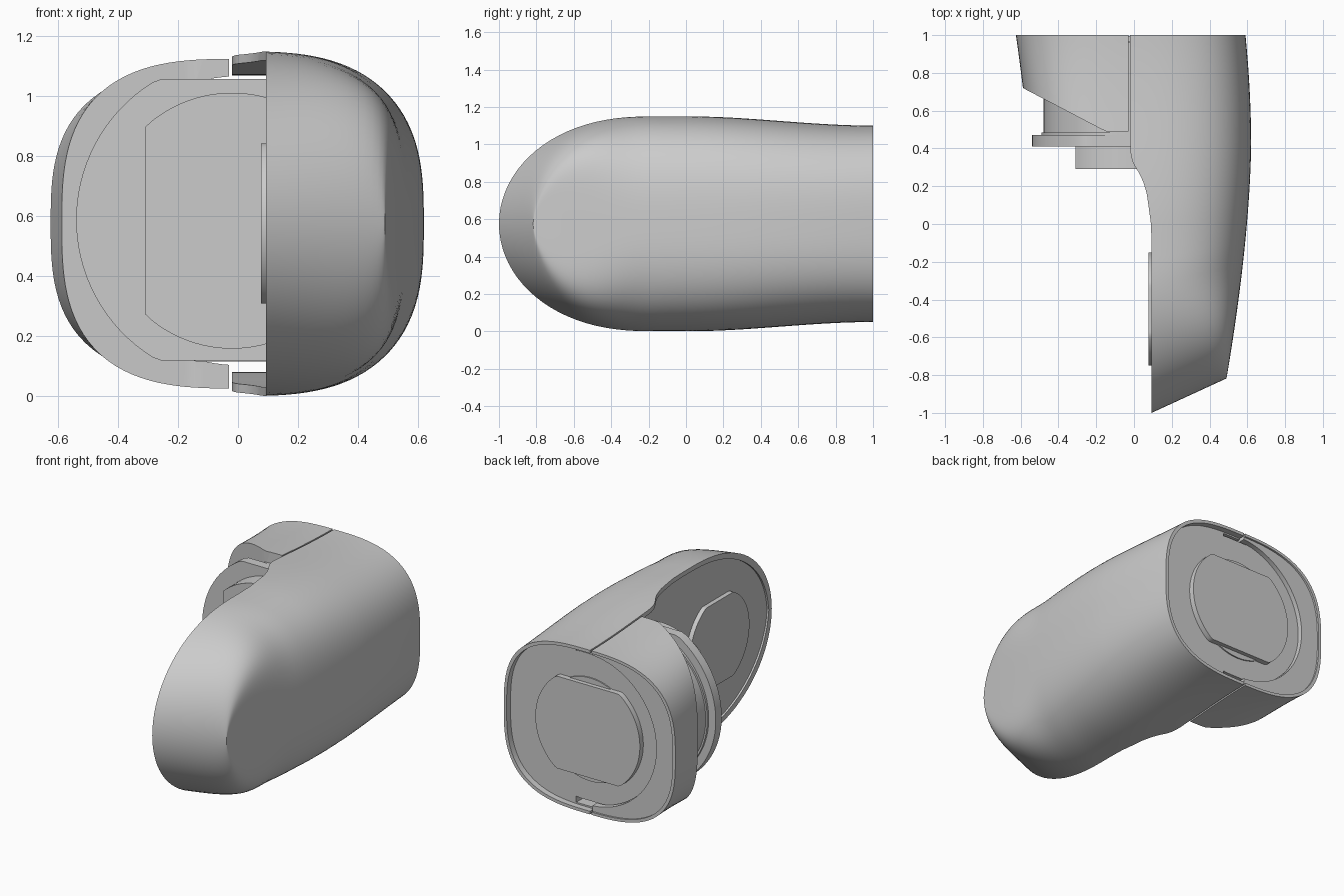
import bpy, bmesh, math

if "Cube" in bpy.data.objects:
    bpy.data.objects.remove(bpy.data.objects["Cube"])

CZ, SZ = 0.575, 0.585      # centre heights of the shell and of the stem


def lerp_table(pts, v):
    if v <= pts[0][0]:
        return pts[0][1]
    for (a, fa), (b, fb) in zip(pts, pts[1:]):
        if v <= b:
            return fa + (fb - fa) * (v - a) / (b - a)
    return pts[-1][1]


def make(name, bm):
    bmesh.ops.remove_doubles(bm, verts=bm.verts, dist=1e-5)
    bmesh.ops.recalc_face_normals(bm, faces=bm.faces)
    me = bpy.data.meshes.new(name)
    bm.to_mesh(me)
    bm.free()
    ob = bpy.data.objects.new(name, me)
    bpy.context.collection.objects.link(ob)
    return ob


def loft(name, rings, cap_start=True):
    """Skin closed rings that are mirror-symmetric top to bottom."""
    bm = bmesh.new()
    vs = [[bm.verts.new(p) for p in r] for r in rings]
    n = len(rings[0])
    for a, b in zip(vs, vs[1:]):
        for i in range(n):
            j = (i + 1) % n
            bm.faces.new((a[i], a[j], b[j], b[i]))
    for r in ([vs[0]] if cap_start else []) + [vs[-1]]:
        for i in range(n // 2 - 1):
            bm.faces.new((r[i], r[i + 1], r[n - 2 - i], r[n - 1 - i]))
    return make(name, bm)


def prism(name, pts, lo, hi, axis="y"):
    """Extrude a 2D outline along y (outline in xz) or x (outline in yz)."""
    bm = bmesh.new()
    place = (lambda a, b, d: (a, d, b)) if axis == "y" else (lambda a, b, d: (d, a, b))
    low = [bm.verts.new(place(a, b, lo)) for a, b in pts]
    top = [bm.verts.new(place(a, b, hi)) for a, b in pts]
    n = len(pts)
    for i in range(n):
        bm.faces.new((low[i], low[(i + 1) % n], top[(i + 1) % n], top[i]))
    bm.faces.new(low)
    bm.faces.new(top)
    return make(name, bm)


def flat_circle(cx, cz, r, zmax=9, xmin=-9, xmax=9, n=96):
    """Circle with flats cut at the given limits."""
    out = []
    for i in range(n):
        t = 2 * math.pi * (i + 0.5) / n
        out.append((min(max(cx + r * math.cos(t), xmin), xmax),
                    cz + min(max(r * math.sin(t), -zmax), zmax)))
    return out


def section(w, h, n, x_in, count=64):
    """Rounded half section running from the inner edge over the outside."""
    p0 = math.atan(x_in / w)
    pts = []
    for i in range(count):
        p = p0 + (math.pi - 2 * p0) * i / (count - 1)
        s, c = math.sin(p), math.cos(p)
        r = (abs(s) ** n + abs(c) ** n) ** (-1 / n)
        pts.append((w * r * s, h * r * c))
    return pts


def cut(ob, cutter):
    m = ob.modifiers.new("cut", "BOOLEAN")
    m.operation, m.solver, m.object = "DIFFERENCE", "EXACT", cutter
    cutter.hide_render = True
    bpy.context.view_layer.objects.active = ob
    bpy.ops.object.modifier_apply(modifier=m.name)
    bpy.data.objects.remove(cutter)


def half_height(y):
    if y < -0.2:
        u = min(1, (-0.2 - y) / 0.8)
        return 0.575 * max(0, 1 - u ** 2.2) ** 0.5
    if y < 0:
        return 0.575
    return 0.575 - 0.05 * (3 * y * y - 2 * y ** 3)


def half_width(y):
    if y < 0.4:
        return 0.62 - 0.13 * ((0.4 - y) / 1.4) ** 1.6
    return 0.62 - 0.03 * ((y - 0.4) / 0.6) ** 2


stations = [-1 + 0.8 * (1 - math.cos(math.pi / 2 * i / 22)) for i in range(22)]
stations += [-0.2 + 1.2 * i / 48 for i in range(49)]
INNER = [(-0.1, 0.093), (0, 0.09), (0.16, 0.068), (0.22, 0.05), (0.265, 0.03),
         (0.3, 0.008), (0.33, -0.008), (0.37, -0.017), (0.41, -0.02)]

# main shell: slanted front end, crisp front edge fading into a soft section
rings = []
for y in stations:
    g = min(1, max(0, (-0.3 - y) / 0.7))
    f = ((1 - y) / 2) ** 2
    sec = section(half_width(y), half_height(y), 2.9 + 7 * g * g, lerp_table(INNER, y))
    rings.append([(x, y + 0.46 * max(0, x - 0.093) * f, CZ + z) for x, z in sec])
body = loft("main_shell", rings, cap_start=False)

# recessed inner face, leaving a thin rim
rings = []
for y in stations + [1.2]:
    h = max(0.004, half_height(min(y, 1)) - 0.03)
    yy = y + 0.015 * (1 - y)
    rings.append([(x, yy, CZ + z) for x, z in ((-0.3, h), (0.105, h), (0.105, -h), (-0.3, -h))])
cut(body, loft("inner_cutter", rings))


def rear_cutter(w, h, depth):
    half = section(w, h, 2.9, 0.0)
    pts = half + [(-x, z) for x, z in reversed(half[1:-1])]
    return prism("rear_cutter", [(x, CZ + z) for x, z in pts], 1 - depth, 1.2)


cut(body, rear_cutter(0.57, 0.505, 0.04))

# clip half: lower edge slopes away from the stem
rings = []
for i in range(13):
    k = i / 12
    sec = section(0.588 + 0.037 * k, half_height(0.5 + 0.5 * k), 2.9, 0.03)
    ring = []
    for x, z in sec:
        yb = 0.49 + max(0, x - 0.15) * 0.525
        ring.append((-x, yb + (1 - yb) * k, CZ + z))
    rings.append(ring)
clip = loft("side_clip", rings)
cut(clip, prism("bore_cutter", flat_circle(0, SZ, 0.482), 0.2, 1.3))
cut(clip, rear_cutter(0.605, 0.507, 0.012))

# stem with flange and stepped lower plug
stem = prism("stem", flat_circle(0, SZ, 0.479, 0.47, xmax=0.105), 0.44, 0.96)
collar = prism("stem_collar", flat_circle(0, SZ, 0.49, 0.47, xmax=0.104), 0.44, 0.485)
flange = prism("stem_flange", flat_circle(0, SZ + 0.003, 0.54, 0.47, xmax=0.104), 0.41, 0.47)
plug = prism("lower_plug", flat_circle(-0.02, SZ, 0.427, xmin=-0.31, xmax=0.104), 0.29, 0.42)

# raised key on the rear face
shaft = prism("rear_shaft", flat_circle(0, CZ, 0.33), 0.95, 0.968)
key = prism("rear_key", flat_circle(0, CZ, 0.37, 0.295), 0.95, 0.995)

# flat pad on the inner face
pad = prism("inner_pad", flat_circle(-0.45, CZ, 0.3, 0.267), 0.076, 0.12, "x")

for ob in (body, clip, stem, collar, flange, plug, shaft, key, pad):
    bpy.ops.object.select_all(action="DESELECT")
    ob.select_set(True)
    bpy.context.view_layer.objects.active = ob
    bpy.ops.object.shade_smooth_by_angle(angle=math.radians(30))
